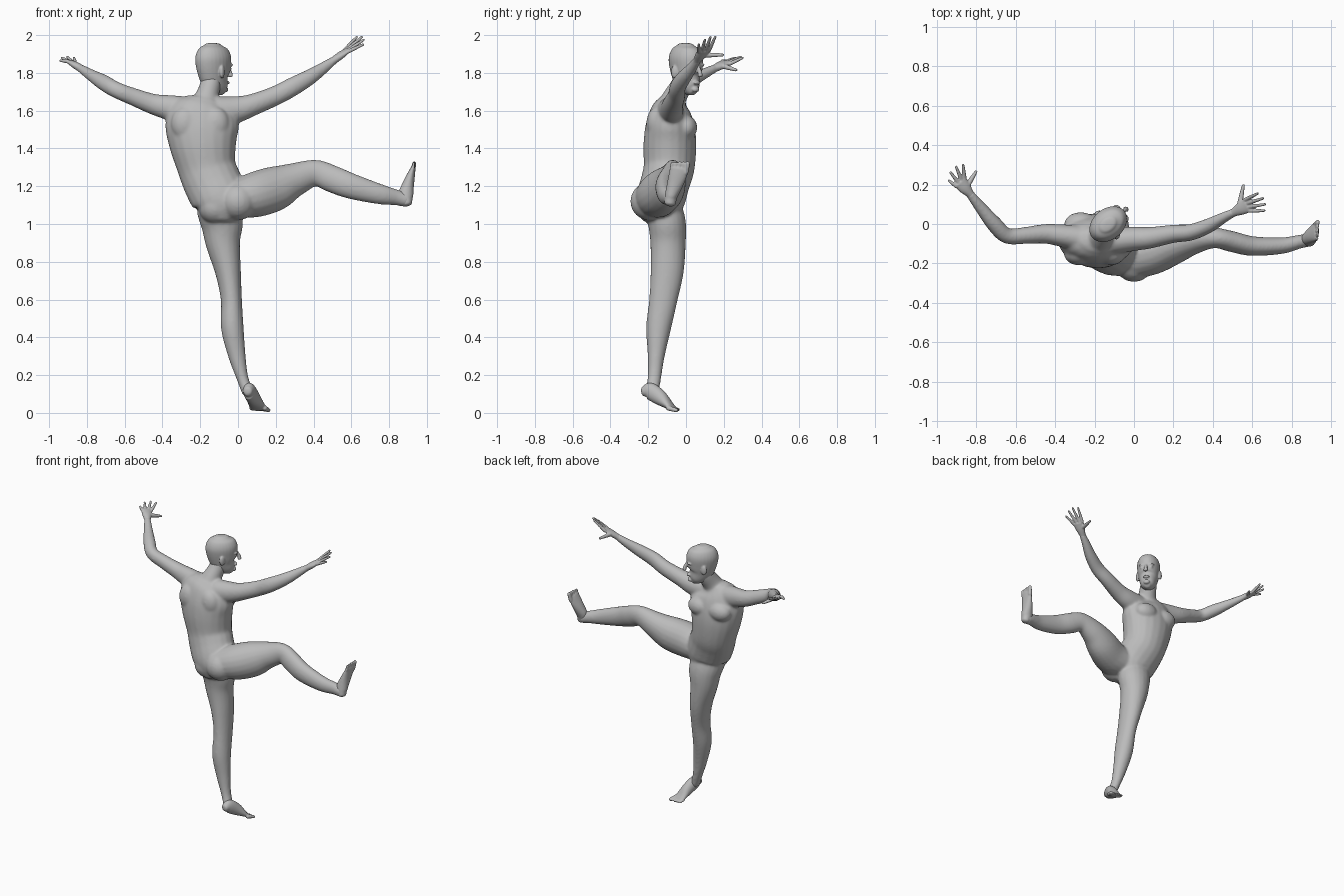
import bpy, bmesh
from math import sin, cos, pi
from mathutils import Vector, Matrix

cube = bpy.data.objects.get("Cube")
if cube:
    bpy.data.objects.remove(cube)

skin = bpy.data.materials.new("plain grey")
skin.use_nodes = True
GREY = (0.5, 0.5, 0.5, 1)
skin.diffuse_color = GREY
skin.node_tree.nodes["Principled BSDF"].inputs["Base Color"].default_value = GREY


def spline(sections, steps=5):
    """Smooth the hand-placed sections (x, y, z, half width, half depth)."""
    pts = [Vector(s) for s in sections]
    pts = [2 * pts[0] - pts[1]] + pts + [2 * pts[-1] - pts[-2]]
    out = []
    for a, b, c, d in zip(pts, pts[1:], pts[2:], pts[3:]):
        for i in range(steps):
            t = i / steps
            out.append(b + (c - a) * (t / 2) + (2 * a - 5 * b + 4 * c - d) * (t * t / 2)
                       + (3 * b - a - 3 * c + d) * (t ** 3 / 2))
    return out + [pts[-2]]


def loft(bm, sections, side, cap=0.6, sides=20):
    """Skin oval rings along a path, with rounded ends."""
    path = spline(sections)
    rings = []
    for i, p in enumerate(path):
        tangent = (path[min(i + 1, len(path) - 1)].to_3d()
                   - path[max(i - 1, 0)].to_3d()).normalized()
        u = Vector(side)
        u = (u - tangent * u.dot(tangent)).normalized()
        rings.append((p.to_3d(), u, tangent.cross(u), tangent, p[3], p[4]))

    def dome(ring, sign):
        c, u, v, t, w, d = ring
        angles = [pi / 8 * k for k in (1, 2, 3)]
        return [(c + t * sign * cap * min(w, d) * sin(a), u, v, t, w * cos(a), d * cos(a))
                for a in angles]

    rings = dome(rings[0], -1)[::-1] + rings + dome(rings[-1], 1)
    loops = []
    for c, u, v, t, w, d in rings:
        loops.append([bm.verts.new(c + u * w * cos(2 * pi * k / sides) + v * d * sin(2 * pi * k / sides))
                      for k in range(sides)])
    for a, b in zip(loops, loops[1:]):
        for k in range(sides):
            n = (k + 1) % sides
            bm.faces.new((a[k], a[n], b[n], b[k]))
    bm.faces.new(loops[0][::-1])
    bm.faces.new(loops[-1])


def blob(bm, centre, size, turn=0):
    matrix = Matrix.Translation(centre) @ Matrix.Rotation(turn, 4, "Z") @ Matrix.Diagonal((*size, 1))
    bmesh.ops.create_uvsphere(bm, u_segments=20, v_segments=12, radius=1, matrix=matrix)


def finish(bm, name, voxel, smoothing):
    """Fuse the overlapping volumes into one smooth skin."""
    mesh = bpy.data.meshes.new(name)
    bmesh.ops.recalc_face_normals(bm, faces=bm.faces)
    bm.to_mesh(mesh)
    bm.free()
    mesh.materials.append(skin)
    obj = bpy.data.objects.new(name, mesh)
    bpy.context.collection.objects.link(obj)
    fuse = obj.modifiers.new("fuse", "REMESH")
    fuse.mode = "VOXEL"
    fuse.voxel_size = voxel
    fuse.use_smooth_shade = True
    soft = obj.modifiers.new("soften", "SMOOTH")
    soft.factor = 0.5
    soft.iterations = smoothing
    return obj


X, Y = (1, 0, 0), (0, 1, 0)
body = bmesh.new()

# Torso, pelvis to shoulders
loft(body, [(-.09, -.13, 1.04, .11, .11), (-.09, -.135, 1.12, .15, .13),
            (-.135, -.11, 1.22, .155, .13), (-.165, -.09, 1.3, .155, .135),
            (-.185, -.085, 1.42, .178, .14), (-.19, -.085, 1.52, .195, .13),
            (-.185, -.085, 1.6, .175, .105), (-.175, -.08, 1.65, .11, .07)], X, cap=.3)
# Chest, shoulder blades and buttocks
for x in (-.27, -.11):
    blob(body, (x, .0, 1.51), (.085, .06, .065))
    blob(body, (x - .01, -.155, 1.53), (.075, .055, .09))
blob(body, (.0, -.195, 1.12), (.1, .1, .1))
blob(body, (-.12, -.17, 1.09), (.09, .09, .09))
# Neck
loft(body, [(-.185, -.09, 1.6, .1, .08), (-.165, -.06, 1.67, .064, .064),
            (-.145, -.02, 1.74, .055, .058), (-.135, .0, 1.8, .05, .055)], X)
# Bent arm
loft(body, [(-.26, -.075, 1.595, .07, .08), (-.36, -.06, 1.615, .058, .068),
            (-.45, -.05, 1.635, .05, .055), (-.55, -.058, 1.672, .043, .047),
            (-.645, -.06, 1.71, .04, .043), (-.71, .0, 1.748, .04, .042),
            (-.78, .085, 1.79, .03, .031), (-.835, .155, 1.825, .022, .022)], Y)
# Straight arm
loft(body, [(-.1, -.085, 1.595, .07, .08), (.0, -.075, 1.608, .062, .07),
            (.08, -.07, 1.632, .055, .058), (.2, -.05, 1.68, .046, .052),
            (.29, -.042, 1.727, .042, .05), (.38, -.008, 1.778, .037, .042),
            (.45, .03, 1.825, .028, .032), (.51, .06, 1.868, .021, .022)], Y)
# Standing leg
loft(body, [(-.1, -.12, 1.08, .12, .1), (-.085, -.1, 1, .112, .1),
            (-.08, -.095, .9, .092, .094), (-.053, -.1, .75, .069, .088),
            (-.035, -.12, .6, .056, .075), (-.03, -.145, .45, .06, .066),
            (-.005, -.158, .3, .046, .045), (.022, -.167, .19, .032, .036),
            (.05, -.18, .11, .03, .036)], X)
# Raised leg
loft(body, [(-.02, -.16, 1.13, .12, .1), (.09, -.145, 1.155, .113, .12),
            (.2, -.105, 1.19, .1, .118), (.3, -.078, 1.235, .078, .09),
            (.41, -.07, 1.27, .053, .07), (.5, -.09, 1.238, .053, .072),
            (.6, -.112, 1.2, .05, .068), (.75, -.11, 1.158, .042, .054),
            (.84, -.09, 1.14, .035, .042), (.89, -.082, 1.125, .034, .036)], Y)
finish(body, "body", .008, 10)

# Head, turned toward one shoulder
turn = .7
ahead, across = Vector((cos(turn), sin(turn), 0)), Vector((sin(turn), -cos(turn), 0))
middle = Vector((-.13, .0, 0))


def on_head(forward, sideways, z):
    return middle + ahead * forward + across * sideways + Vector((0, 0, z))


head = bmesh.new()
skull = [(.062, 1.697, .024, .024), (.043, 1.72, .047, .052), (.012, 1.765, .062, .083),
         (.002, 1.82, .073, .1), (-.002, 1.88, .078, .106), (-.004, 1.925, .063, .087),
         (-.004, 1.948, .036, .05)]
loft(head, [(*on_head(f, 0, z), w, d) for f, z, w, d in skull], across, cap=.3, sides=28)
loft(head, [(*on_head(.098, 0, 1.835), .009, .009), (*on_head(.113, 0, 1.805), .011, .012),
            (*on_head(.117, 0, 1.785), .016, .013)], across)
blob(head, on_head(.092, 0, 1.748), (.011, .023, .01), turn)
blob(head, on_head(.08, 0, 1.712), (.016, .022, .015), turn)
for s in (-1, 1):
    blob(head, on_head(.087, s * .03, 1.842), (.015, .025, .008), turn)
    blob(head, on_head(.083, s * .031, 1.822), (.013, .014, .009), turn)
    blob(head, on_head(-.004, s * .077, 1.805), (.02, .011, .034), turn + s * .4)
finish(head, "head", .005, 4)


def hand(name, wrist, knuckles, side, tips, thumb):
    bm = bmesh.new()
    wrist, knuckles, side = Vector(wrist), Vector(knuckles), Vector(side).normalized()
    centre = wrist.lerp(knuckles, .5)
    loft(bm, [(*wrist.lerp(knuckles, -.35), .022, .021), (*wrist, .022, .02),
              (*centre, .033, .019), (*knuckles, .038, .013)], side)
    for i, tip in enumerate(tips):
        base = knuckles + side * (i - 1.5) * .02
        loft(bm, [(*base, .011, .011), (*base.lerp(Vector(tip), .5), .0095, .0095), (*tip, .007, .007)],
             side, cap=1, sides=10)
    base = centre + side * .018
    loft(bm, [(*base, .015, .015), (*base.lerp(Vector(thumb), .5), .012, .012), (*thumb, .008, .008)],
         (0, 0, 1), cap=1, sides=10)
    finish(bm, name, .004, 3)


hand("left_hand", (-.835, .155, 1.825), (-.882, .213, 1.855), (.7, .68, -.2),
     [(-.94, .22, 1.865), (-.932, .262, 1.88), (-.903, .29, 1.885), (-.868, .3, 1.88)],
     (-.803, .265, 1.815))
hand("right_hand", (.51, .06, 1.868), (.575, .095, 1.917), (-.35, .92, .1),
     [(.662, .068, 1.95), (.665, .1, 1.975), (.655, .13, 1.99), (.628, .155, 1.99)],
     (.555, .195, 1.895))


def foot(name, sections, side, reach):
    """Lofted foot with five toes, the big toe on the side axis."""
    bm = bmesh.new()
    loft(bm, sections, side)
    side, reach = Vector(side).normalized(), Vector(reach)
    ball = Vector(sections[-1][:3])
    for i, (length, r) in enumerate([(.55, .009), (.7, .009), (.85, .01), (.95, .01), (1, .014)]):
        base = ball + side * (i - 2) * .02
        loft(bm, [(*(base - reach * .4), r, r), (*(base + reach * length), r, r * .8)],
             side, cap=1, sides=10)
    finish(bm, name, .005, 4)


foot("left_foot", [(.052, -.222, .115, .026, .028), (.06, -.19, .115, .033, .045),
                   (.082, -.135, .078, .037, .04), (.1, -.09, .04, .045, .022),
                   (.11, -.068, .022, .046, .014)], (.94, -.33, 0), (.012, .03, -.008))
foot("right_foot", [(.895, -.085, 1.11, .03, .028), (.888, -.078, 1.15, .034, .04),
                    (.9, -.06, 1.205, .042, .032), (.918, -.042, 1.265, .049, .02),
                    (.927, -.037, 1.295, .048, .013)], (0, .97, -.2), (.006, .006, .034))
